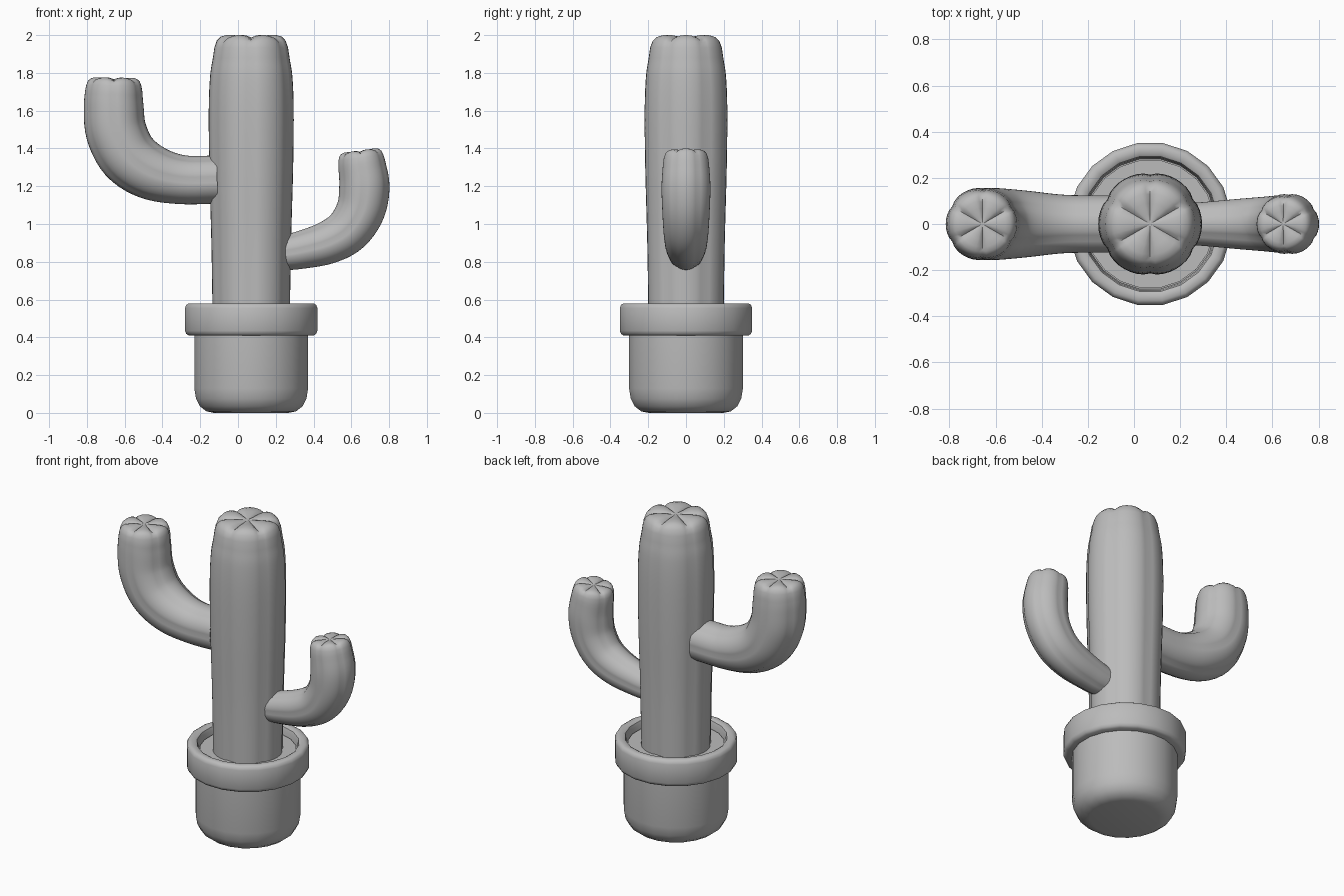
import bpy, bmesh
from math import cos, sin, pi, sqrt
from mathutils import Vector

cube = bpy.data.objects.get("Cube")
if cube:
    bpy.data.objects.remove(cube, do_unlink=True)

CX = 0.07  # pot and trunk axis

grey = bpy.data.materials.new("plain grey")
grey.use_nodes = True
colour = (0.5, 0.5, 0.5, 1)
grey.diffuse_color = colour
grey.node_tree.nodes["Principled BSDF"].inputs["Base Color"].default_value = colour


def skin(name, rings, angle=40):
    """Bridge a list of point rings into a closed, smooth-shaded tube."""
    bm = bmesh.new()
    loops = [[bm.verts.new(p) for p in ring] for ring in rings]
    n = len(loops[0])
    for a, b in zip(loops, loops[1:]):
        for i in range(n):
            j = (i + 1) % n
            bm.faces.new((a[i], a[j], b[j], b[i]))
    bm.faces.new(loops[0])
    bm.faces.new(loops[-1])
    bmesh.ops.recalc_face_normals(bm, faces=bm.faces)
    mesh = bpy.data.meshes.new(name)
    bm.to_mesh(mesh)
    bm.free()
    mesh.materials.append(grey)
    obj = bpy.data.objects.new(name, mesh)
    bpy.context.collection.objects.link(obj)
    bpy.ops.object.select_all(action="DESELECT")
    obj.select_set(True)
    bpy.context.view_layer.objects.active = obj
    bpy.ops.object.shade_smooth_by_angle(angle=angle * pi / 180)
    return obj


def lathe(name, profile, sides=20):
    turns = [2 * pi * (i + 0.5) / sides for i in range(sides)]
    return skin(name, [[(CX + r * cos(t), r * sin(t), z) for t in turns]
                       for r, z in profile])


def spline(points, steps=5):
    """Catmull-Rom through (x, z, radius) points."""
    p = [Vector(q) for q in points]
    p = [2 * p[0] - p[1]] + p + [2 * p[-1] - p[-2]]
    out = []
    for a, b, c, d in zip(p, p[1:], p[2:], p[3:]):
        for k in range(steps):
            t = k / steps
            out.append(0.5 * (2 * b + (c - a) * t + (2 * a - 5 * b + 4 * c - d) * t * t
                              + (3 * b - a - 3 * c + d) * t ** 3))
    return out + [p[-2]]


def ribbed_limb(name, points, cap, segments=48):
    """Sweep a six-lobed section along a path in the xz plane, with a blunt lobed tip."""
    path = spline(points)
    rings = []

    def ring(centre, along, radius, puff=0):
        side = Vector((along.z, 0, -along.x))
        out = []
        for i in range(segments):
            t = 2 * pi * i / segments
            lobe = sqrt(abs(cos(3 * t)))
            r = radius * (0.95 + 0.05 * lobe)
            out.append(centre + side * r * cos(t) + Vector((0, r * sin(t), 0))
                       + along * puff * (lobe - 1))
        return out

    for i, p in enumerate(path):
        d = path[min(i + 1, len(path) - 1)] - path[max(i - 1, 0)]
        along = Vector((d.x, 0, d.y)).normalized()
        rings.append(ring(Vector((p.x, 0, p.y)), along, p.z))
    tip, radius = Vector((p.x, 0, p.y)), p.z
    for scale, lift, puff in ((0.96, 0.45, 0), (0.9, 0.75, 0.05), (0.8, 0.93, 0.1),
                              (0.66, 1, 0.12), (0.45, 1, 0.1), (0.2, 0.93, 0.04),
                              (0.02, 0.9, 0)):
        rings.append(ring(tip + along * cap * lift, along, radius * scale, puff * radius))
    return skin(name, rings, 60)


# Pot with rounded base, thick rim and soil
lathe("pot_body", [(0.2, 0), (0.24, 0.008), (0.275, 0.035), (0.296, 0.075),
                   (0.305, 0.13), (0.305, 0.45)])
lathe("pot_rim", [(0.28, 0.41), (0.335, 0.41), (0.348, 0.418), (0.355, 0.435),
                  (0.355, 0.555), (0.348, 0.572), (0.335, 0.58), (0.31, 0.58),
                  (0.296, 0.572), (0.29, 0.555), (0.285, 0.5)])
lathe("soil", [(0.28, 0.46), (0.28, 0.53)])

# Trunk and the two upturned arms
ribbed_limb("trunk", [(CX, 0.48, 0.204), (CX, 0.9, 0.211), (CX, 1.3, 0.222),
                      (CX, 1.6, 0.225), (CX, 1.78, 0.218), (CX, 1.88, 0.203)], 0.12)
ribbed_limb("right_arm", [(-0.11, 1.235, 0.127), (-0.3, 1.235, 0.13),
                          (-0.46, 1.275, 0.147), (-0.58, 1.36, 0.158),
                          (-0.645, 1.49, 0.161), (-0.658, 1.62, 0.158),
                          (-0.658, 1.7, 0.152)], 0.075)
ribbed_limb("left_arm", [(0.25, 0.848, 0.093), (0.33, 0.862, 0.1), (0.47, 0.9, 0.113),
                         (0.58, 0.965, 0.122), (0.65, 1.075, 0.129),
                         (0.669, 1.2, 0.133), (0.655, 1.32, 0.125)], 0.07)
